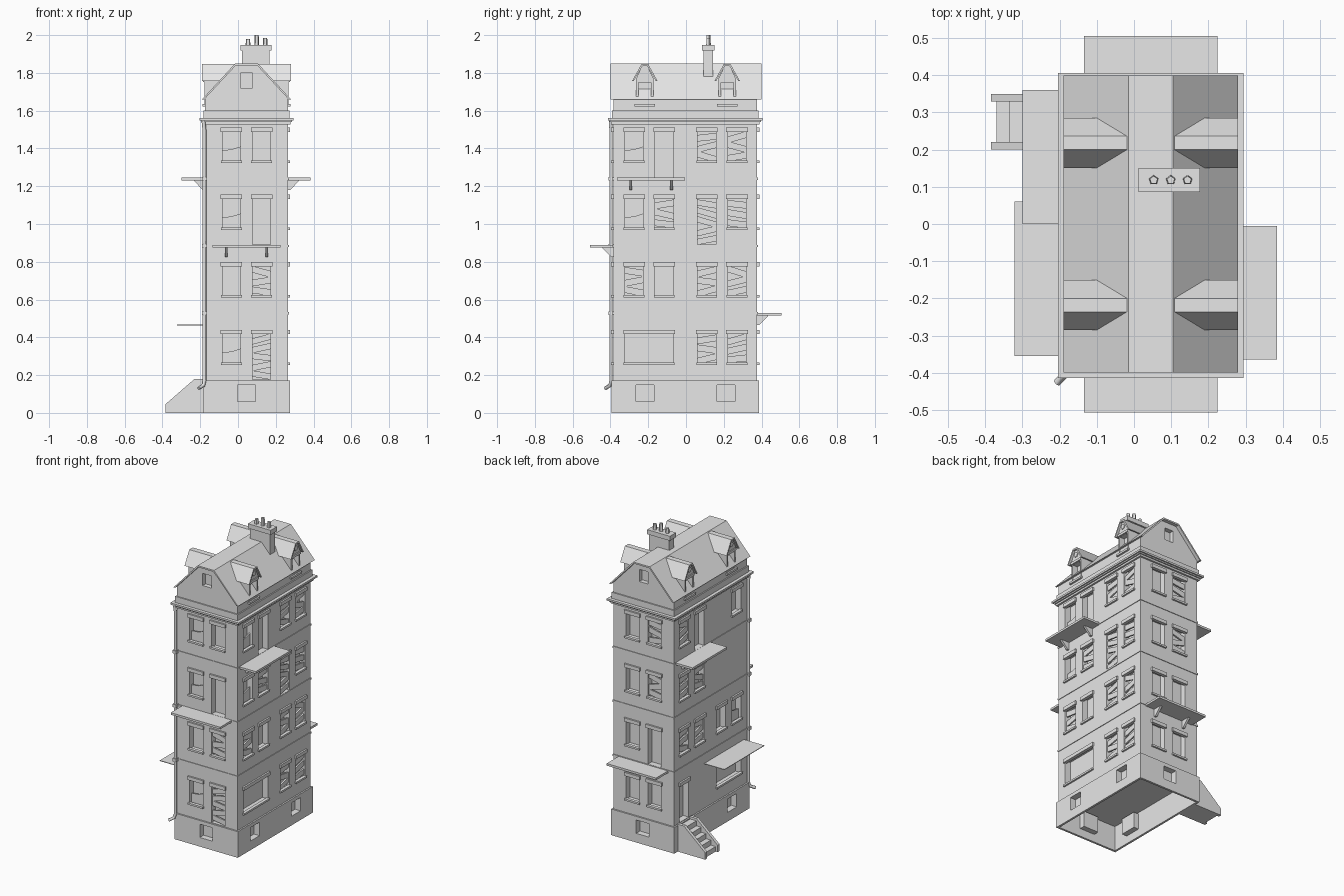
import bpy, bmesh, random
from mathutils import Vector

random.seed(4)
if "Cube" in bpy.data.objects:
    bpy.data.objects.remove(bpy.data.objects["Cube"])

grey = bpy.data.materials.new("plain grey")
grey.use_nodes = True
grey.diffuse_color = (0.8, 0.8, 0.8, 1)
grey.node_tree.nodes["Principled BSDF"].inputs["Base Color"].default_value = (0.8, 0.8, 0.8, 1)

# Wall planes and storey levels
X0, X1, Y0, Y1 = -0.175, 0.265, -0.385, 0.377
MID = 0.045
STOREYS = [0.17, 0.528, 0.885, 1.24]


def at(side, u, out, z):
    """Point on a wall: u along it, out away from it."""
    return Vector({"front": (u, Y0 - out, z), "back": (u, Y1 + out, z),
                   "right": (X1 + out, u, z), "left": (X0 - out, u, z)}[side])


def prism(bm, pts, vec):
    a = [bm.verts.new(p) for p in pts]
    b = [bm.verts.new(Vector(p) + Vector(vec)) for p in pts]
    bm.faces.new(a)
    bm.faces.new(b[::-1])
    for i in range(len(a)):
        j = (i + 1) % len(a)
        bm.faces.new((a[i], b[i], b[j], a[j]))


def panel(bm, side, uz, o0, o1):
    """Outline in the wall plane, given depth."""
    prism(bm, [at(side, u, o0, z) for u, z in uz], at(side, 0, o1, 0) - at(side, 0, o0, 0))


def rect(u0, u1, z0, z1):
    return [(u0, z0), (u1, z0), (u1, z1), (u0, z1)]


def box(bm, x0, x1, y0, y1, z0, z1):
    prism(bm, [(x, y0, z) for x, z in rect(x0, x1, z0, z1)], (0, y1 - y0, 0))


def along_y(bm, xz, y0, y1):
    prism(bm, [(x, y0, z) for x, z in xz], (0, y1 - y0, 0))


def ring_box(bm, grow, z0, z1):
    box(bm, X0 - grow, X1 + grow, Y0 - grow, Y1 + grow, z0, z1)


def finish(bm, name):
    bmesh.ops.recalc_face_normals(bm, faces=bm.faces)
    mesh = bpy.data.meshes.new(name)
    bm.to_mesh(mesh)
    bm.free()
    mesh.materials.append(grey)
    ob = bpy.data.objects.new(name, mesh)
    bpy.context.scene.collection.objects.link(ob)
    return ob


def carve(ob, cutter, keep=False):
    mod = ob.modifiers.new("cut", "BOOLEAN")
    mod.operation, mod.solver, mod.object = "DIFFERENCE", "EXACT", cutter
    bpy.context.view_layer.update()
    done = ob.evaluated_get(bpy.context.evaluated_depsgraph_get())
    mesh = bpy.data.meshes.new_from_object(done)
    ob.modifiers.clear()
    ob.data = mesh
    if not keep:
        bpy.data.objects.remove(cutter)


new = bmesh.new

# Window plan, ground floor first: w open, p half pane, b boarded, d door, x boarded door, W shop window
COLUMNS = {"front": [-0.035, 0.125], "back": [-0.035, 0.125],
           "right": [-0.275, -0.115, 0.11, 0.27], "left": [-0.275, -0.115, 0.11, 0.27]}
PLAN = {"front": ["px", "wb", "pd", "pw"], "back": ["ww", "dw", "bw", "bw"],
        "right": ["W-bb", "bwbb", "pbxb", "pdbb"], "left": ["W--d", "pwbb", "--bb", "w-db"]}
holes, trims, planks, panes = new(), new(), new(), new()
for side, floors in PLAN.items():
    for base, kinds in zip(STOREYS, floors):
        for u, kind in zip(COLUMNS[side], kinds):
            if kind == "-":
                continue
            half = 0.048
            if kind == "W":
                u, half = u + 0.08, 0.128
            door = kind in "dx"
            lo, hi = base + (0.006 if door else 0.09), base + 0.265
            panel(holes, side, rect(u - half, u + half, lo, hi), -0.04, 0.03)
            panel(trims, side, rect(u - half - 0.009, u + half + 0.009, hi - 0.018, hi + 0.005), -0.01, 0.011)
            if not door:
                panel(trims, side, rect(u - half - 0.007, u + half + 0.007, lo - 0.006, lo + 0.006), -0.01, 0.011)
            if kind in "bx":
                rows = 5 if door else 3
                step = (hi - lo - 0.02) / rows
                for r in range(rows):
                    mid = lo + step * (r + 0.5)
                    tilt, h = random.choice((-1, 1)) * random.uniform(0.005, 0.015), step * 0.34
                    panel(planks, side, [(u - half, mid - h - tilt), (u + half, mid - h + tilt),
                                         (u + half, mid + h + tilt), (u - half, mid + h - tilt)], -0.018, -0.008)
            if kind == "p":
                panel(panes, side, [(u - half, lo), (u + half, lo), (u + half, lo + 0.08),
                                    (u, lo + 0.065), (u - half, lo + 0.06)], -0.026, -0.018)
walls, void = new(), new()
ring_box(walls, 0, 0.17, 1.54)
ring_box(void, -0.075, 0.1, 1.4)
walls = finish(walls, "walls")
carve(walls, finish(void, "void_cutter"))
carve(walls, finish(holes, "window_cutter"))
finish(trims, "lintels_and_sills")
finish(planks, "window_boards")
finish(panes, "half_panes")

# Basement, open underneath, with boxed-in windows
base, room, hole, boxes = new(), new(), new(), new()
ring_box(base, 0.01, 0, 0.172)
ring_box(room, -0.004, -0.1, 0.165)
for side, u in [("front", MID), ("back", MID), ("right", -0.217), ("right", 0.212), ("left", -0.217)]:
    panel(hole, side, rect(u - 0.047, u + 0.047, 0.06, 0.148), -0.03, 0.03)
    panel(boxes, side, rect(u - 0.055, u + 0.055, 0.052, 0.156), -0.04, 0.0)
base, hole, boxes = finish(base, "basement"), finish(hole, "basement_cutter"), finish(boxes, "basement_window_boxes")
carve(base, finish(room, "room_cutter"))
carve(base, hole, keep=True)
carve(boxes, hole)

# Belt courses and stepped cornice
belts = new()
for z in STOREYS[1:]:
    ring_box(belts, 0.004, z - 0.007, z + 0.005)
finish(belts, "belt_courses")
cornice = new()
ring_box(cornice, 0.012, 1.528, 1.54)
ring_box(cornice, 0.02, 1.54, 1.548)
ring_box(cornice, 0.029, 1.548, 1.56)
ring_box(cornice, 0.008, 1.56, 1.6)
finish(cornice, "cornice")

# Balconies on triangular brackets
decks, brackets = new(), new()
for side, c, z, depth in [("front", MID, 0.89, 0.122), ("back", MID, 0.53, 0.128),
                          ("right", -0.185, 1.245, 0.12), ("left", 0.18, 1.245, 0.125)]:
    panel(decks, side, rect(c - 0.18, c + 0.18, z - 0.014, z), 0, depth)
    for u in (c - 0.108, c + 0.108):
        prism(brackets, [at(side, u - 0.007, o, z + dz) for o, dz in
                         [(0, -0.014), (0.06, -0.014), (0.045, -0.03), (0.012, -0.064), (0, -0.064)]],
              at(side, 0.014, 0, 0) - at(side, 0, 0, 0))
finish(decks, "balcony_decks")
finish(brackets, "balcony_brackets")
awning = new()
panel(awning, "left", rect(-0.355, 0.06, 0.463, 0.467), -0.01, 0.147)
finish(awning, "shop_awning")

# Attic with gable windows, and the roof sheet
attic, hole = new(), new()
along_y(attic, [(X0, 1.59), (X0, 1.67), (-0.012, 1.843), (0.102, 1.843), (X1, 1.67), (X1, 1.59)], Y0, Y1)
for side in ("front", "back"):
    panel(hole, side, rect(0.012, 0.076, 1.72, 1.8), -0.03, 0.05)
carve(finish(attic, "attic"), finish(hole, "gable_cutter"))
roof = new()
eave = [(-0.19, 1.66), (-0.015, 1.85), (0.105, 1.85), (0.28, 1.66)]
along_y(roof, eave + [(0.268, 1.66), (0.101, 1.84), (-0.011, 1.84), (-0.178, 1.66)], -0.4, 0.4)
finish(roof, "roof")

# Dormers, two on each slope
body, hole, cover, detail = new(), new(), new(), new()
for side in ("left", "right"):
    for c in (-0.218, 0.218):
        panel(body, side, [(c - 0.046, 1.622), (c + 0.046, 1.622), (c + 0.046, 1.77),
                           (c + 0.014, 1.836), (c - 0.014, 1.836), (c - 0.046, 1.77)], -0.12, 0.002)
        panel(hole, side, rect(c - 0.034, c + 0.034, 1.638, 1.75), -0.035, 0.03)
        panel(cover, side, [(c - 0.067, 1.758), (c - 0.018, 1.846), (c + 0.018, 1.846), (c + 0.067, 1.758),
                            (c + 0.058, 1.758), (c + 0.013, 1.836), (c - 0.013, 1.836), (c - 0.058, 1.758)],
              -0.163, 0.015)
        panel(detail, side, rect(c - 0.054, c + 0.054, 1.622, 1.635), -0.01, 0.012)
        panel(detail, side, rect(c - 0.046, c + 0.046, 1.752, 1.768), -0.01, 0.009)
        panel(detail, side, [(c + a * 0.017, 1.805 + b * 0.017) for a, b in
                             [(1, 0), (0.5, 0.87), (-0.5, 0.87), (-1, 0), (-0.5, -0.87), (0.5, -0.87)]], 0, 0.007)
carve(finish(body, "dormers"), finish(hole, "dormer_cutter"))
finish(cover, "dormer_roofs")
finish(detail, "dormer_trim")

# Chimney stack and five-sided pots
stack = new()
box(stack, 0.022, 0.168, 0.093, 0.143, 1.77, 1.93)
box(stack, 0.012, 0.178, 0.086, 0.15, 1.918, 1.948)
finish(stack, "chimney")
pots = new()
for x, top in [(0.053, 1.98), (0.099, 2.0), (0.144, 1.985)]:
    made = bmesh.ops.create_cone(pots, cap_ends=True, segments=5, radius1=0.014, radius2=0.011, depth=top - 1.94)
    bmesh.ops.translate(pots, verts=made["verts"], vec=(x, 0.118, (top + 1.94) / 2))
finish(pots, "chimney_pots")

# Entrance steps between sloped side walls
steps = new()
side_wall = [(-0.385, 0), (-0.385, 0.045), (-0.23, 0.18), (-0.18, 0.18), (-0.18, 0)]
for y in (0.2, 0.33):
    along_y(steps, side_wall, y, y + 0.02)
for i in range(5):
    box(steps, -0.37 + 0.035 * i, -0.18, 0.215, 0.335, 0, 0.033 * (i + 1))
finish(steps, "entrance_steps")

# Corner drainpipe with kicked-out foot
path = [(-0.183, -0.4, 1.545), (-0.178, -0.397, 1.5), (-0.178, -0.397, 0.17),
        (-0.184, -0.403, 0.145), (-0.208, -0.427, 0.13)]
curve = bpy.data.curves.new("drainpipe", "CURVE")
curve.dimensions = "3D"
curve.bevel_depth, curve.bevel_resolution, curve.use_fill_caps = 0.01, 1, True
spline = curve.splines.new("POLY")
spline.points.add(len(path) - 1)
for point, co in zip(spline.points, path):
    point.co = (*co, 1)
curve.materials.append(grey)
bpy.context.scene.collection.objects.link(bpy.data.objects.new("drainpipe", curve))
clamps = new()
for z in STOREYS[1:]:
    box(clamps, -0.191, -0.165, -0.41, -0.384, z - 0.01, z + 0.01)
finish(clamps, "pipe_clamps")
